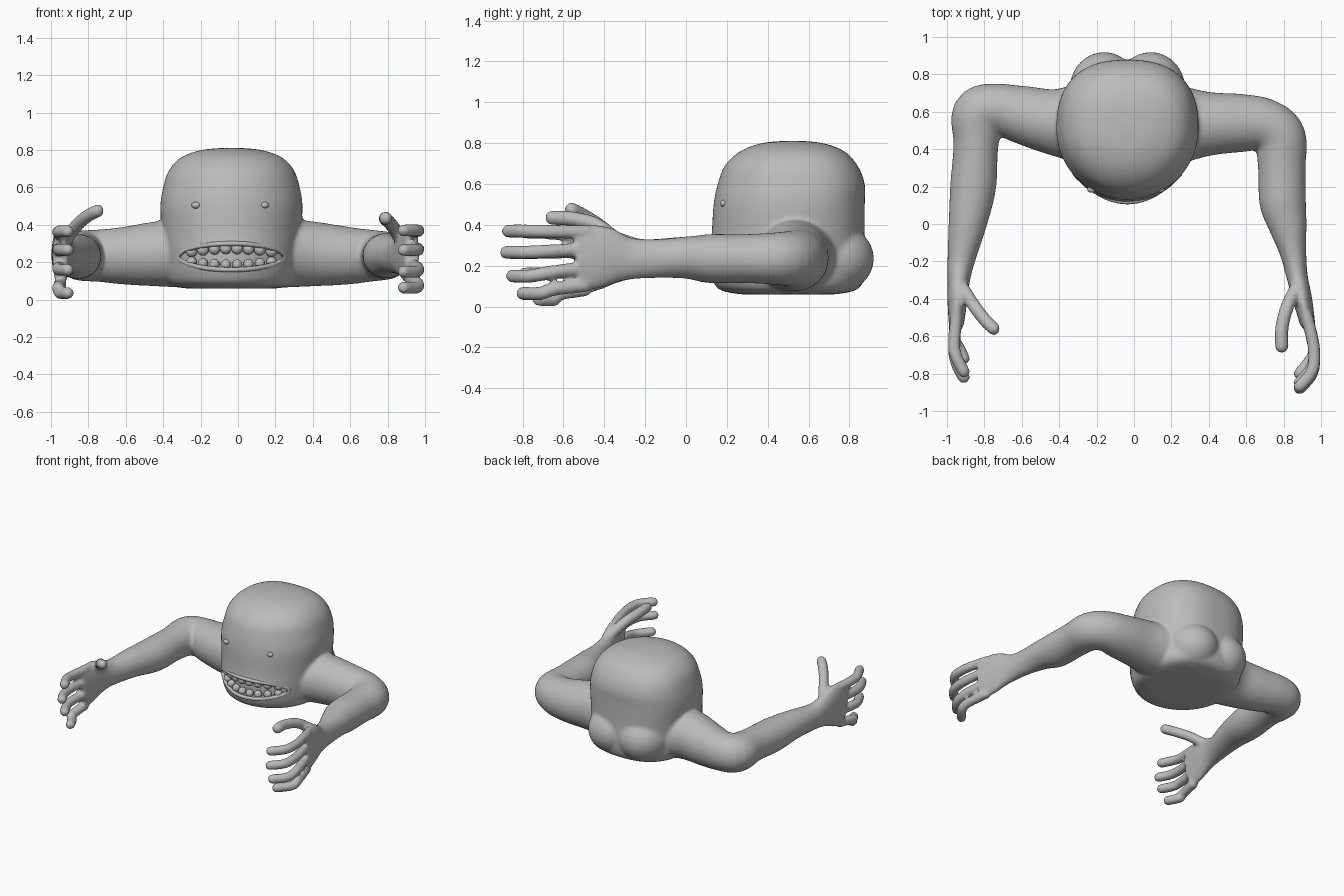
import bpy, bmesh, math
from mathutils import Vector, Matrix

if "Cube" in bpy.data.objects:
    bpy.data.objects.remove(bpy.data.objects["Cube"])

MID = -0.035       # centre line of head and mouth
MOUTH_Z = 0.23

grey = bpy.data.materials.new("grey skin")
grey.use_nodes = True
grey.diffuse_color = (0.5, 0.5, 0.5, 1)
grey.node_tree.nodes["Principled BSDF"].inputs["Base Color"].default_value = (0.5, 0.5, 0.5, 1)


def make_object(name, bm):
    bmesh.ops.recalc_face_normals(bm, faces=bm.faces)
    mesh = bpy.data.meshes.new(name)
    bm.to_mesh(mesh)
    bm.free()
    obj = bpy.data.objects.new(name, mesh)
    bpy.context.collection.objects.link(obj)
    mesh.materials.append(grey)
    return obj


def select(obj):
    bpy.ops.object.select_all(action="DESELECT")
    obj.select_set(True)
    bpy.context.view_layer.objects.active = obj


def ball(bm, centre, radii, segments=24):
    matrix = Matrix.Translation(centre) @ Matrix.Diagonal((*radii, 1))
    bmesh.ops.create_uvsphere(bm, u_segments=segments, v_segments=segments // 2,
                              radius=1, matrix=matrix)


def spline(points, steps=5):
    """Smooth a list of stations with a Catmull-Rom curve."""
    pts = [Vector(p) for p in points]
    pts = [pts[0]] + pts + [pts[-1]]
    out = []
    for a, b, c, d in zip(pts, pts[1:], pts[2:], pts[3:]):
        for i in range(steps):
            t = i / steps
            out.append(b + (c - a) * (t / 2) + (a * 2 - b * 5 + c * 4 - d) * (t * t / 2)
                       + (b * 3 - a - c * 3 + d) * (t ** 3 / 2))
    return out + [pts[-1]]


def loft(bm, rings):
    """Skin a list of closed rings and cap both ends."""
    loops = [[bm.verts.new(p) for p in ring] for ring in rings]
    n = len(loops[0])
    for low, high in zip(loops, loops[1:]):
        for i in range(n):
            j = (i + 1) % n
            bm.faces.new((low[i], low[j], high[j], high[i]))
    bm.faces.new(loops[0][::-1])
    bm.faces.new(loops[-1])


def tube(bm, stations, sides=24):
    """Limb through stations of x, y, z, side radius, upright radius."""
    path = spline(stations)
    rings = []
    for i, s in enumerate(path):
        ahead, behind = path[min(i + 1, len(path) - 1)], path[max(i - 1, 0)]
        tangent = Vector((ahead - behind)[:3]).normalized()
        side = tangent.cross(Vector((0, 0, 1))).normalized()
        up = side.cross(tangent)
        ring = []
        for k in range(sides):
            a = math.tau * k / sides
            ring.append(Vector(s[:3]) + side * (s[3] * math.cos(a)) + up * (s[4] * math.sin(a)))
        rings.append(ring)
    loft(bm, rings)


def digit(bm, points, radius):
    tube(bm, [(*p, radius, radius) for p in points], 14)
    ball(bm, points[-1], (radius, radius, radius), 14)


def mouth_front(x):
    return 0.11 + 1.9 * (x - MID) ** 2


skin = bmesh.new()

# Head and trunk: height, depth centre, half width, half depth
profile = [(0.06, 0.5, 0.25, 0.23), (0.08, 0.5, 0.32, 0.33), (0.13, 0.5, 0.35, 0.37),
           (0.23, 0.495, 0.36, 0.385), (0.35, 0.5, 0.37, 0.375), (0.5, 0.505, 0.38, 0.37),
           (0.6, 0.515, 0.365, 0.36), (0.69, 0.515, 0.335, 0.325), (0.76, 0.52, 0.27, 0.255),
           (0.8, 0.52, 0.16, 0.15), (0.812, 0.52, 0.03, 0.03)]
rings = []
for z, cy, rx, ry in spline(profile):
    ring = []
    for k in range(64):
        c, s = math.cos(math.tau * k / 64), math.sin(math.tau * k / 64)
        power = 2 / 2.5 if s > 0 else 1
        ring.append((MID + rx * math.copysign(abs(c) ** power, c),
                     cy + ry * math.copysign(abs(s) ** power, s), z))
    rings.append(ring)
loft(skin, rings)

# Twin lobes low on the back
for side in (-1, 1):
    ball(skin, (MID + side * 0.125, 0.72, 0.235), (0.185, 0.2, 0.175), 32)

# Arms from shoulder through elbow to palm
right_arm = [(-0.2, 0.54, 0.25, 0.25, 0.19), (-0.42, 0.545, 0.245, 0.18, 0.175),
             (-0.6, 0.585, 0.235, 0.155, 0.155), (-0.74, 0.615, 0.235, 0.135, 0.14),
             (-0.83, 0.58, 0.235, 0.145, 0.135), (-0.845, 0.42, 0.235, 0.12, 0.12),
             (-0.86, 0.2, 0.23, 0.123, 0.12), (-0.89, 0, 0.24, 0.102, 0.103),
             (-0.925, -0.2, 0.235, 0.073, 0.095), (-0.937, -0.3, 0.24, 0.06, 0.115),
             (-0.945, -0.42, 0.24, 0.052, 0.155), (-0.95, -0.54, 0.22, 0.04, 0.165)]
left_arm = [(0.13, 0.53, 0.25, 0.25, 0.19), (0.38, 0.535, 0.245, 0.175, 0.175),
            (0.58, 0.54, 0.235, 0.155, 0.155), (0.7, 0.53, 0.235, 0.14, 0.14),
            (0.78, 0.46, 0.235, 0.14, 0.13), (0.79, 0.3, 0.235, 0.127, 0.12),
            (0.795, 0.12, 0.235, 0.125, 0.12), (0.82, 0, 0.24, 0.105, 0.103),
            (0.85, -0.15, 0.235, 0.072, 0.095), (0.872, -0.28, 0.235, 0.057, 0.105),
            (0.9, -0.4, 0.245, 0.052, 0.15), (0.93, -0.54, 0.235, 0.04, 0.165)]
tube(skin, right_arm, 32)
tube(skin, left_arm, 32)

# Fingers: knuckle height, tip height, tip depth
for base, tip, reach in ((0.355, 0.365, -0.79), (0.27, 0.265, -0.82),
                         (0.175, 0.16, -0.79), (0.085, 0.035, -0.72)):
    middle = (base + tip) / 2
    digit(skin, [(-0.948, -0.48, base), (-0.962, -0.64, middle),
                 (-0.95, reach + 0.08, tip), (-0.91, reach, tip)], 0.034)
for base, tip, reach in ((0.365, 0.37, -0.87), (0.28, 0.265, -0.88),
                         (0.19, 0.15, -0.85), (0.105, 0.065, -0.8)):
    middle = (base + tip) / 2
    digit(skin, [(0.92, -0.48, base), (0.96, -0.65, middle),
                 (0.955, reach + 0.09, tip), (0.885, reach, tip)], 0.034)

# Thumbs
digit(skin, [(-0.93, -0.32, 0.31), (-0.86, -0.43, 0.4),
             (-0.8, -0.51, 0.45), (-0.75, -0.56, 0.475)], 0.036)
digit(skin, [(0.88, -0.32, 0.31), (0.82, -0.44, 0.4),
             (0.79, -0.56, 0.43), (0.79, -0.655, 0.435)], 0.037)

body = make_object("body", skin)
remesh = body.modifiers.new("blend", "REMESH")
remesh.mode = "VOXEL"
remesh.voxel_size = 0.011
smooth = body.modifiers.new("soften", "SMOOTH")
smooth.factor = 0.5
smooth.iterations = 9

# Mouth cavity that follows the curve of the face
cut = bmesh.new()
rings = []
for i in range(1, 40):
    a = math.pi * i / 40
    x, h = MID - 0.275 * math.cos(a), 0.066 * math.sin(a)
    back = mouth_front(x) + 0.065
    rings.append([(x, -0.1, MOUTH_Z - h), (x, back, MOUTH_Z - h),
                  (x, back, MOUTH_Z + h), (x, -0.1, MOUTH_Z + h)])
loft(cut, rings)
cutter = make_object("mouth_cutter", cut)
cutter.hide_render = True
boolean = body.modifiers.new("mouth", "BOOLEAN")
boolean.operation = "DIFFERENCE"
boolean.object = cutter
select(body)
bpy.ops.object.convert(target="MESH")
bpy.data.objects.remove(cutter)
select(body)
bpy.ops.object.shade_smooth_by_angle(angle=math.radians(40))

# Lip rim around the mouth
curve = bpy.data.curves.new("lips", "CURVE")
curve.dimensions = "3D"
curve.bevel_depth = 0.013
curve.bevel_resolution = 3
line = curve.splines.new("POLY")
line.points.add(63)
line.use_cyclic_u = True
for k, p in enumerate(line.points):
    a = math.tau * k / 64
    x = MID + 0.28 * math.cos(a)
    p.co = (x, mouth_front(x) + 0.008, MOUTH_Z + 0.07 * math.sin(a), 1)
lips = bpy.data.objects.new("lips", curve)
bpy.context.collection.objects.link(lips)
curve.materials.append(grey)
select(lips)
bpy.ops.object.convert(target="MESH")
bpy.ops.object.shade_smooth_by_angle(angle=math.radians(60))

# Two rows of rounded teeth
for name, side, size in (("upper_teeth", 1, 0.031), ("lower_teeth", -1, 0.028)):
    row = bmesh.new()
    for i in range(8):
        x = MID + (i - 3.5) * 0.061
        lift = 0.043 * math.sqrt(1 - ((x - MID) / 0.28) ** 2)
        ball(row, (x, mouth_front(x) + 0.035, MOUTH_Z + side * lift), (size, size, size), 16)
    select(make_object(name, row))
    bpy.ops.object.shade_smooth_by_angle(angle=math.radians(60))

# Tiny eye bumps
for name, x in (("right_eye", -0.225), ("left_eye", 0.14)):
    eye = bmesh.new()
    ball(eye, (x, 0.185, 0.505), (0.025, 0.018, 0.018), 16)
    select(make_object(name, eye))
    bpy.ops.object.shade_smooth_by_angle(angle=math.radians(60))
